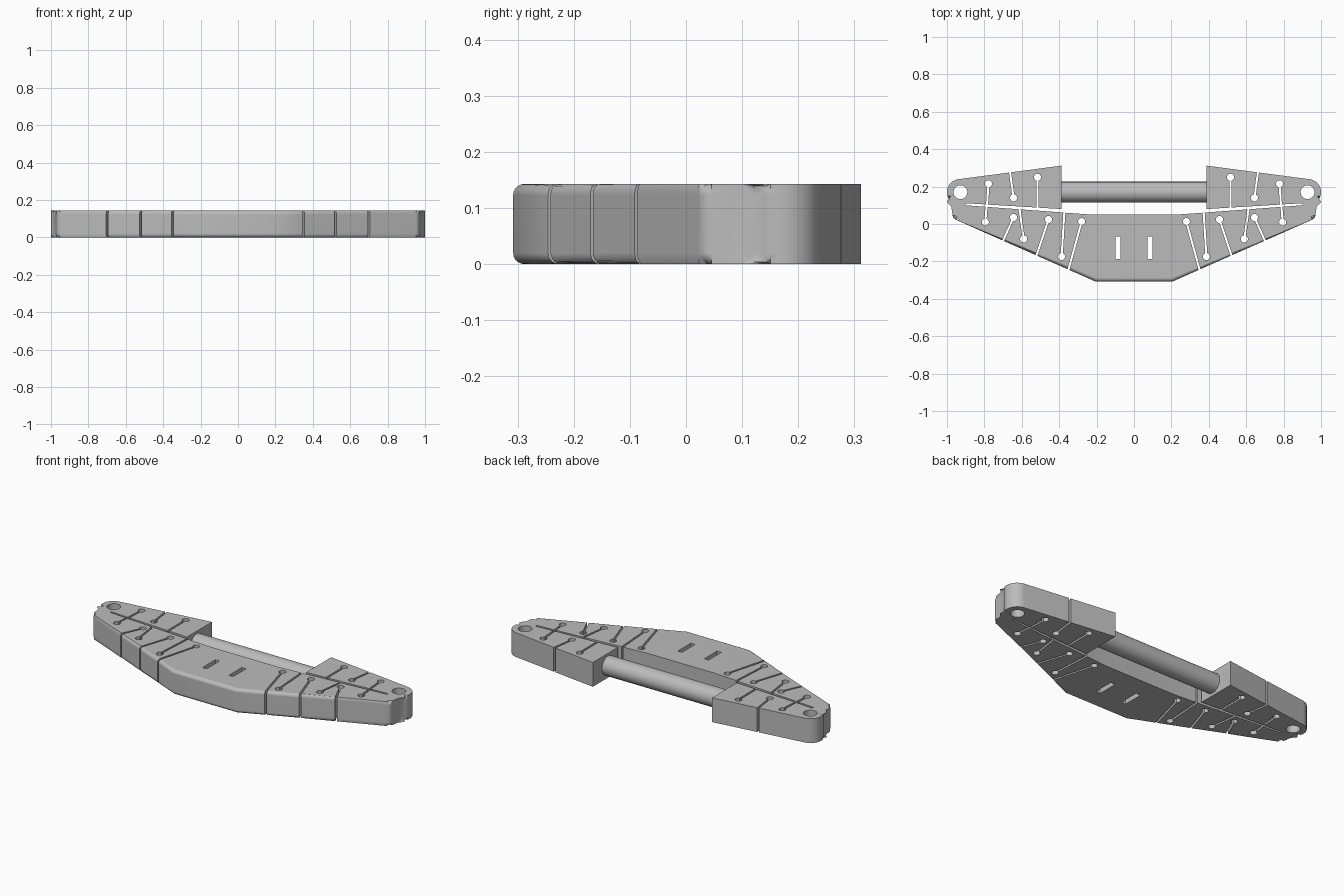
import bpy, bmesh, math
from mathutils import Vector

HEIGHT = 0.143
FILLET = 0.02

cube = bpy.data.objects.get("Cube")
if cube:
    bpy.data.objects.remove(cube)

grey = bpy.data.materials.new("satin grey")
grey.use_nodes = True
COLOUR = (0.5, 0.5, 0.5, 1)
grey.diffuse_color = COLOUR
grey.node_tree.nodes["Principled BSDF"].inputs["Base Color"].default_value = COLOUR


def make_object(name, bm):
    bmesh.ops.recalc_face_normals(bm, faces=bm.faces)
    mesh = bpy.data.meshes.new(name)
    bm.to_mesh(mesh)
    bm.free()
    mesh.materials.append(grey)
    obj = bpy.data.objects.new(name, mesh)
    bpy.context.collection.objects.link(obj)
    return obj


def prism(bm, points, z0, z1):
    """Extrude a plan outline between two heights."""
    low = [bm.verts.new((x, y, z0)) for x, y in points]
    high = [bm.verts.new((x, y, z1)) for x, y in points]
    bm.faces.new(low[::-1])
    bm.faces.new(high)
    for i in range(len(points)):
        j = (i + 1) % len(points)
        bm.faces.new((low[i], low[j], high[j], high[i]))


def arc(cx, cy, r, start, end, steps):
    angles = [math.radians(start + (end - start) * i / steps) for i in range(steps + 1)]
    return [(cx + r * math.cos(a), cy + r * math.sin(a)) for a in angles]


def mirrored(points):
    """Complete a right-hand outline with its left-hand mirror."""
    return points + [(-x, y) for x, y in reversed(points)]


# Body: bow-shaped plate with rounded ends and a filleted rim
outline = [(0.205, -0.308)]
outline += arc(0.94, 0.05, 0.03, -65, -8, 5)
outline += [(0.977, 0.095), (0.982, 0.125)]
outline += arc(0.93, 0.17, 0.07, -25, 82, 12)
outline += [(0.388, 0.312)]
bm = bmesh.new()
prism(bm, mirrored(outline), 0, HEIGHT)
rim = [e for e in bm.edges if abs(e.verts[0].co.z - e.verts[1].co.z) < 1e-5]
bmesh.ops.bevel(bm, geom=rim, offset=FILLET, segments=5, profile=0.5, affect='EDGES')
body = make_object("bow_body", bm)

# Cutters: handle opening, flex slits with stress holes, pin holes, strap slots
cut = bmesh.new()
level = 0.05


def cut_shape(points):
    global level
    level += 0.002
    prism(cut, points, -level, HEIGHT + level)


def hole(x, y, r, steps=24):
    cut_shape(arc(x, y, r, 0, 360 - 360 / steps, steps - 1))


def slit(p, q, width):
    p, q = Vector(p), Vector(q)
    side = (q - p).normalized().orthogonal() * width / 2
    cut_shape([tuple(v) for v in (p - side, q - side, q + side, p + side)])


cut_shape(mirrored([(0.225, 0.05), (0.388, 0.062), (0.9, 0.1), (0.9, 0.111),
                    (0.388, 0.08), (0.388, 0.6)]))

# Each slit runs from a stress hole to the outer rim or the long gap
slits = [((0.516, 0.25), (0.516, 0.078)), ((0.644, 0.14), (0.67, 0.33)),
         ((0.778, 0.215), (0.786, 0.097)), ((0.795, 0.01), (0.788, 0.098)),
         ((0.644, 0.035), (0.718, -0.13)), ((0.59, -0.08), (0.613, 0.085)),
         ((0.457, 0.024), (0.538, -0.22)), ((0.387, -0.174), (0.372, 0.068)),
         ((0.28, 0.013), (0.363, -0.29))]
for s in (1, -1):
    for (ax, ay), (bx, by) in slits:
        hole(s * ax, ay, 0.019)
        slit((s * ax, ay), (s * bx, by), 0.011)
    hole(s * 0.928, 0.17, 0.037, 32)
    slit((s * 0.086, -0.067), (s * 0.086, -0.187), 0.028)
cutter = make_object("body_cutter", cut)
cutter.hide_render = True

mod = body.modifiers.new("cuts", 'BOOLEAN')
mod.operation = 'DIFFERENCE'
mod.solver = 'EXACT'
mod.use_self = True
mod.object = cutter
finished = bpy.data.meshes.new_from_object(
    body.evaluated_get(bpy.context.evaluated_depsgraph_get()))
body.modifiers.clear()
body.data = finished
bpy.data.objects.remove(cutter)

# Grip bar between the two rear blocks
bm = bmesh.new()
bmesh.ops.create_cone(bm, cap_ends=True, segments=40, radius1=0.056, radius2=0.056, depth=0.8)
bar = make_object("grip_bar", bm)
bar.rotation_euler = (0, math.pi / 2, 0)
bar.location = (0, 0.17, HEIGHT / 2)

# Smooth fillets, crisp cut edges
for obj in (body, bar):
    bpy.ops.object.select_all(action='DESELECT')
    obj.select_set(True)
    bpy.context.view_layer.objects.active = obj
    bpy.ops.object.shade_smooth_by_angle(angle=math.radians(30))
    weighted = obj.modifiers.new("weighted normals", 'WEIGHTED_NORMAL')
    weighted.keep_sharp = True
